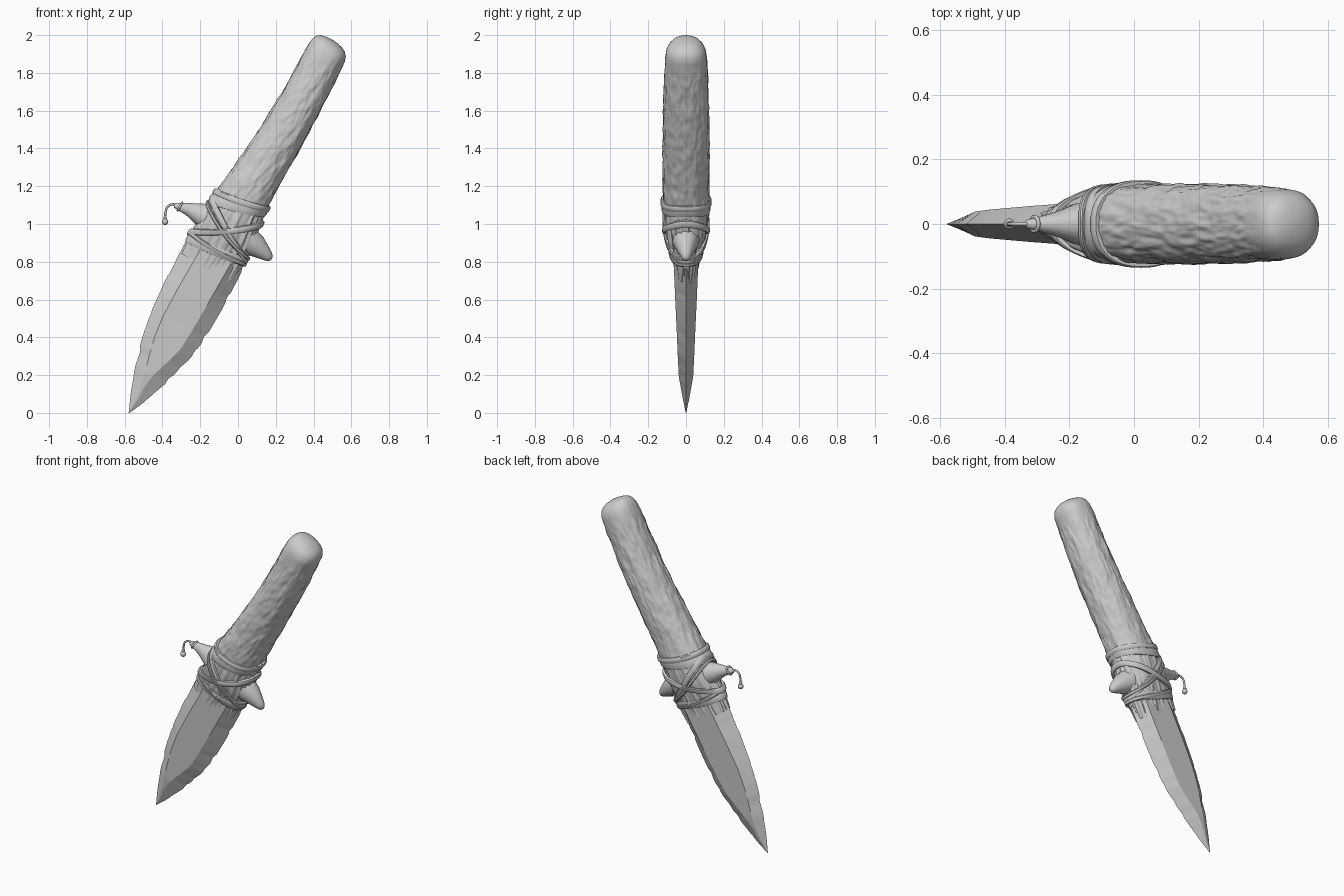
import bpy, bmesh, math
from mathutils import Vector, noise

if "Cube" in bpy.data.objects:
    bpy.data.objects.remove(bpy.data.objects["Cube"])

grey = bpy.data.materials.new("stone_grey")
grey.diffuse_color = (0.6, 0.6, 0.6, 1)
grey.use_nodes = True
grey.node_tree.nodes["Principled BSDF"].inputs["Base Color"].default_value = grey.diffuse_color
C, S = math.cos(math.radians(60)), math.sin(math.radians(60))


def P(s, t, y):
    """Knife space (s along the axis, t across, y thickness) to world."""
    return Vector((C * s + S * t, y, S * s - C * t))


def interp(table, s):
    if s <= table[0][0]:
        return table[0][1:]
    for a, b in zip(table, table[1:]):
        if s <= b[0]:
            f = (s - a[0]) / (b[0] - a[0])
            return [u + (v - u) * f for u, v in zip(a[1:], b[1:])]
    return table[-1][1:]


def finish(obj, angle):
    obj.data.materials.append(grey)
    bpy.ops.object.select_all(action='DESELECT')
    obj.select_set(True)
    bpy.context.view_layer.objects.active = obj
    bpy.ops.object.shade_smooth_by_angle(angle=math.radians(angle))


def loft(name, rings, angle=40, closed=False):
    bm = bmesh.new()
    vs = [[bm.verts.new(p) for p in r] for r in rings]
    n = len(vs[0])
    pairs = list(zip(vs, vs[1:])) + ([(vs[-1], vs[0])] if closed else [])
    for a, b in pairs:
        for i in range(n):
            j = (i + 1) % n
            bm.faces.new((a[i], a[j], b[j], b[i]))
    if not closed:
        bm.faces.new(vs[0][::-1])
        bm.faces.new(vs[-1])
    bmesh.ops.recalc_face_normals(bm, faces=bm.faces)
    me = bpy.data.meshes.new(name)
    bm.to_mesh(me)
    bm.free()
    obj = bpy.data.objects.new(name, me)
    bpy.context.collection.objects.link(obj)
    finish(obj, angle)


# Handle sections: s, centre t, half width, half thickness
BODY = [(.58, -.525, .155, .058), (.66, -.528, .163, .071), (.72, -.53, .163, .086),
        (.80, -.533, .158, .108), (.88, -.54, .15, .118), (.97, -.545, .142, .121),
        (1.10, -.541, .13, .123), (1.37, -.533, .118, .122), (1.57, -.532, .112, .119),
        (1.85, -.545, .108, .110), (1.89, -.546, .107, .106), (1.92, -.548, .099, .093),
        (1.94, -.552, .084, .074), (1.952, -.556, .062, .052), (1.959, -.558, .03, .025),
        (1.961, -.558, .004, .004)]


def body(s, th, off=0.0):
    c, h, d = interp(BODY, s)
    x, y = math.cos(th), math.sin(th)
    k = (abs(x) ** 2.3 + abs(y) ** 2.3) ** (-1 / 2.3)
    return P(s, c + (h + off) * x * k, (d + off) * y * k)


# Grip with bark-like relief stretched along the axis
N = 128
steps = [.58 + 1.27 * i / 170 for i in range(170)] + \
        [1.85, 1.87, 1.89, 1.905, 1.92, 1.93, 1.94, 1.946, 1.952, 1.956, 1.959, 1.961]
rings = []
for s in steps:
    ring = []
    fade = min(1, max(0, (1.9 - s) / .12))
    for i in range(N):
        th = 2 * math.pi * i / N
        x, y = math.cos(th), math.sin(th)
        bark = noise.noise((x * 4.5, y * 4.5, s * 9)) * .006 + \
            noise.noise((x * 9, y * 9, s * 22 + 5)) * .004
        if s < .95:
            bark = noise.noise((x * 8, y * 8, s * 3)) * .012
        ring.append(body(s, th, bark * fade))
    rings.append(ring)
loft("grip", rings, 60)

# Blade sections: s, left edge, right edge, flat left, flat right, half thickness
BLADE = [(-.29, -.501, -.499, -.5005, -.4995, .0008), (-.21, -.537, -.463, -.505, -.495, .015),
         (-.125, -.571, -.434, -.518, -.498, .029), (-.06, -.594, -.41, -.535, -.490, .038),
         (.045, -.627, -.381, -.563, -.458, .042), (.134, -.648, -.362, -.585, -.433, .045),
         (.25, -.668, -.348, -.6, -.428, .049), (.42, -.685, -.347, -.605, -.427, .056),
         (.66, -.694, -.356, -.605, -.428, .065), (.78, -.67, -.38, -.605, -.43, .067)]
rings = []
for i in range(61):
    s = -.29 + 1.07 * i / 60
    l, r, fl, fr, d = interp(BLADE, s)
    chip = .014 * min(1, i / 10)                     # worn cutting edges
    l += chip * max(0, noise.noise((s * 17, 1.3, 0)))
    r -= chip * max(0, noise.noise((s * 17, 7.7, 0)))
    rings.append([P(s, l, 0), P(s, fl, -d), P(s, fr, -d), P(s, r, 0), P(s, fr, d), P(s, fl, d)])
loft("blade", rings, 14)


# Leather wraps that follow the grip surface
def band(name, s_left, s_right, w, lift=0.0, wave=0.0):
    rings = []
    for i in range(96):
        th = 2 * math.pi * i / 96
        s = (s_left + s_right) / 2 + (s_right - s_left) / 2 * math.cos(th) \
            + wave * math.sin(th) ** 2
        prof = [(-w, -.008), (-w, .005), (-w * .6, .009), (w * .6, .009), (w, .005), (w, -.008)]
        rings.append([body(s + ds, th, o + lift) for ds, o in prof])
    loft(name, rings, 35, True)


band("upper_wrap", .915, 1.0, .032, 0, -.01)
band("upper_wrap_overlap", .955, 1.015, .016, .005, -.01)
band("lower_wrap", .668, .715, .024, 0, -.01)
band("lower_wrap_overlap", .70, .70, .012, .005, -.015)
band("cross_wrap_falling", .92, .715, .018, .004, -.01)
band("cross_wrap_rising", .70, .93, .018, .008, -.015)
band("cross_wrap_thin", .885, .735, .010, .007, -.03)


# Horn guards: t, s, radius along s, radius along y
def horn(name, path):
    rings = [[P(s + a * math.cos(q), t, b * math.sin(q))
              for q in (2 * math.pi * k / 24 for k in range(24))] for t, s, a, b in path]
    loft(name, rings, 50)


horn("left_horn", [(-.60, .825, .075, .075), (-.68, .815, .066, .062), (-.72, .812, .052, .046),
                   (-.765, .805, .035, .031), (-.81, .793, .023, .020), (-.835, .786, .015, .013),
                   (-.843, .784, .005, .005)])
horn("right_horn", [(-.45, .82, .08, .08), (-.39, .815, .069, .066), (-.35, .814, .059, .054),
                    (-.31, .807, .043, .039), (-.28, .801, .031, .028), (-.262, .797, .021, .019),
                    (-.253, .796, .008, .008)])


# Pendant hanging from the left horn
def wire(name, pts, r, cyclic=False):
    cu = bpy.data.curves.new(name, 'CURVE')
    cu.dimensions = '3D'
    cu.bevel_depth, cu.bevel_resolution, cu.resolution_u = r, 2, 6
    cu.use_fill_caps = True
    sp = cu.splines.new('BEZIER')
    sp.bezier_points.add(len(pts) - 1)
    for bp, p in zip(sp.bezier_points, pts):
        bp.co = p
        bp.handle_left_type = bp.handle_right_type = 'AUTO'
    sp.use_cyclic_u = cyclic
    obj = bpy.data.objects.new(name, cu)
    bpy.context.collection.objects.link(obj)
    cu.materials.append(grey)


wire("pendant_wire", [(-.315, 0, 1.098), (-.345, 0, 1.104), (-.372, 0, 1.092),
                      (-.384, 0, 1.06), (-.386, 0, 1.02)], .006)
wire("horn_ring", [P(.792 + .024 * math.cos(a), -.812, .022 * math.sin(a))
                   for a in (math.pi * k / 4 for k in range(8))], .006, True)
for name, z, r in (("pendant_bead", 1.012, .017), ("pendant_collar", 1.033, .010)):
    bpy.ops.mesh.primitive_uv_sphere_add(segments=16, ring_count=10, radius=r,
                                         location=(-.386, 0, z))
    bpy.context.object.name = name
    finish(bpy.context.object, 60)
